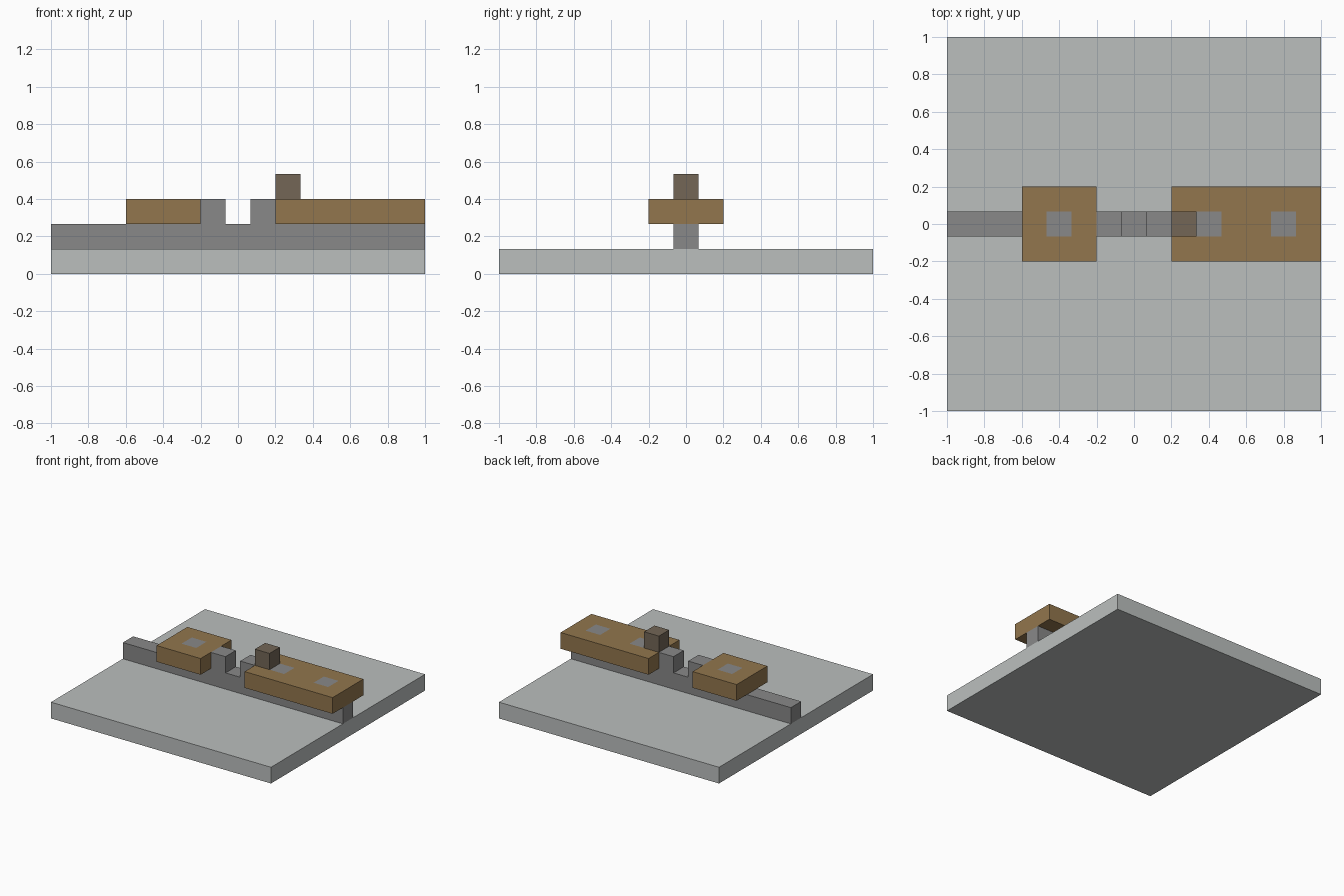
import bpy
import bmesh
from mathutils import Matrix

U = 2 / 15  # edge of one small cube

if "Cube" in bpy.data.objects:
    bpy.data.objects.remove(bpy.data.objects["Cube"], do_unlink=True)


def material(name, rgb):
    linear = [((c / 255 + 0.055) / 1.055) ** 2.4 for c in rgb] + [1]
    mat = bpy.data.materials.new(name)
    mat.use_nodes = True
    mat.diffuse_color = linear
    mat.node_tree.nodes["Principled BSDF"].inputs["Base Color"].default_value = linear
    return mat


PALE = material("pale grey", (187, 191, 190))
GREY = material("mid grey", (136, 136, 136))
BROWN = material("brown", (146, 118, 77))
DARK = material("dark brown", (115, 102, 86))


def box(name, x0, x1, depth, z0, z1, mat, pegs=()):
    """Box in cube units, centred on y; pegs are x centres of grey squares in its top."""
    bm = bmesh.new()
    bmesh.ops.create_cube(bm, size=1, matrix=Matrix.Translation(
        ((x0 + x1) / 2, 0, (z0 + z1) / 2)) @ Matrix.Diagonal((x1 - x0, depth, z1 - z0, 1)))
    # Cut the top along the peg edges, then colour the enclosed squares
    cuts = [((p + s, 0, 0), (1, 0, 0)) for p in pegs for s in (-0.5, 0.5)]
    if pegs:
        cuts += [((0, s, 0), (0, 1, 0)) for s in (-0.5, 0.5)]
    for point, normal in cuts:
        bmesh.ops.bisect_plane(bm, geom=bm.verts[:] + bm.edges[:] + bm.faces[:],
                               plane_co=point, plane_no=normal)
    bm.normal_update()
    for face in bm.faces:
        c = face.calc_center_median()
        on_peg = abs(c.y) < 0.5 and any(abs(c.x - p) < 0.5 for p in pegs)
        face.material_index = int(on_peg and face.normal.z > 0.9)
    bmesh.ops.scale(bm, vec=(U, U, U), verts=bm.verts)
    mesh = bpy.data.meshes.new(name)
    bm.to_mesh(mesh)
    bm.free()
    mesh.materials.append(mat)
    if pegs:
        mesh.materials.append(GREY)
    obj = bpy.data.objects.new(name, mesh)
    bpy.context.collection.objects.link(obj)


# Base and the rail across it
box("base_plate", -7.5, 7.5, 15, 0, 1, PALE)
box("rail", -7.5, 7.5, 1, 1, 2, GREY)

# Posts either side of the gap
box("right_post", -1.5, -0.5, 1, 2, 3, GREY)
box("left_post", 0.5, 1.5, 1, 2, 3, GREY)

# Blocks with flush pegs, and the knob
box("short_block", -4.5, -1.5, 3, 2, 3, BROWN, pegs=(-3,))
box("long_block", 1.5, 7.5, 3, 2, 3, BROWN, pegs=(3, 6))
box("knob", 1.5, 2.5, 1, 3, 4, DARK)
